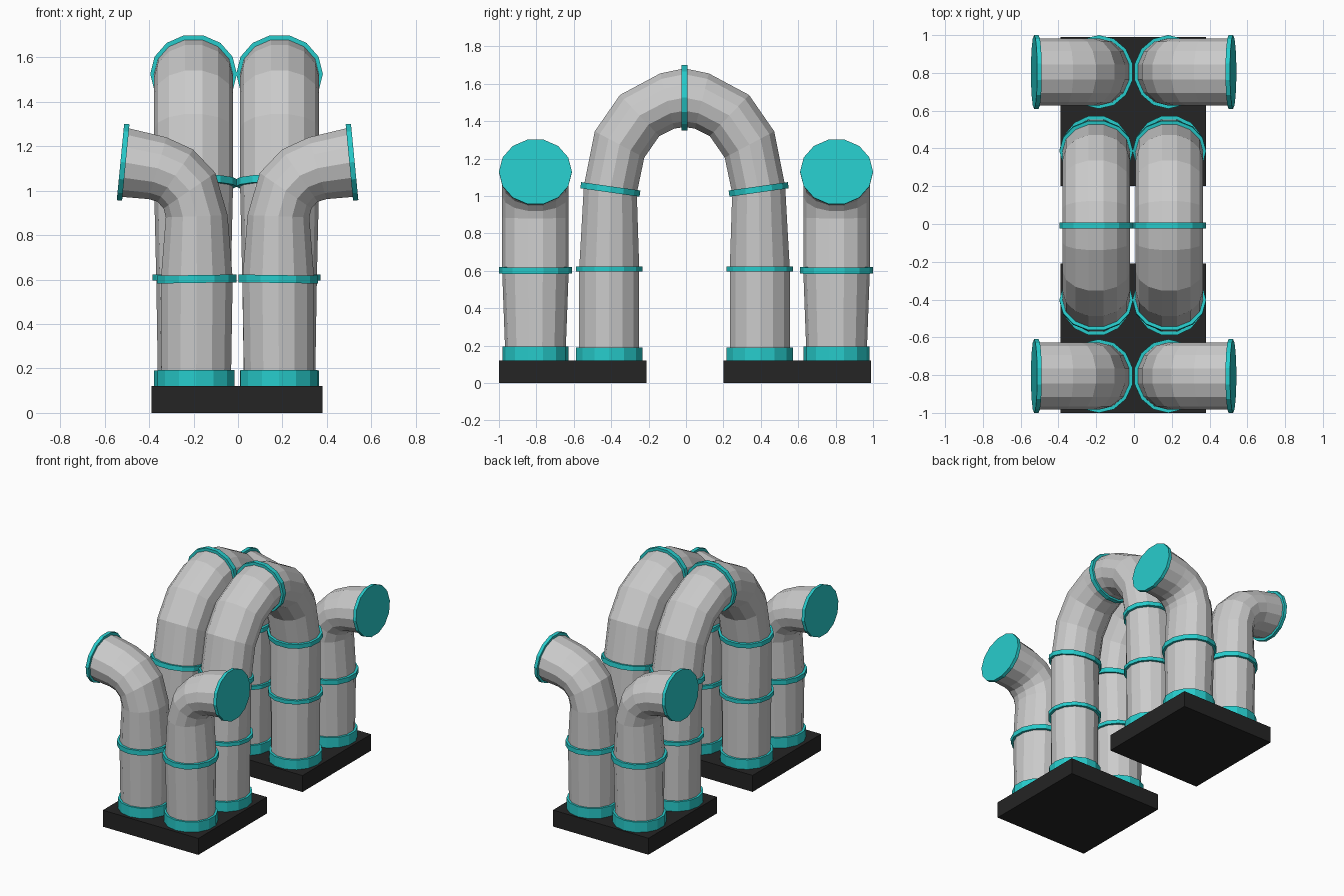
import bpy, bmesh, math
from mathutils import Vector

if "Cube" in bpy.data.objects:
    bpy.data.objects.remove(bpy.data.objects["Cube"])

SIDES = 14


def material(name, color):
    m = bpy.data.materials.new(name)
    m.diffuse_color = (*color, 1)
    m.use_nodes = True
    m.node_tree.nodes["Principled BSDF"].inputs["Base Color"].default_value = m.diffuse_color
    return m


teal = material("teal", (0.02, 0.6, 0.6))
black = material("black", (0.018, 0.018, 0.018))


def loft(name, sections, place, mat=None):
    """Skin cross-sections (outer point, inner point, side radius) lying in a vertical plane."""
    bm = bmesh.new()
    loops = []
    for outer, inner, side in sections:
        o, i = Vector(outer), Vector(inner)
        mid, half = (o + i) / 2, (o - i) / 2 / math.cos(math.pi / SIDES)
        loop = []
        for k in range(SIDES):
            a = 2 * math.pi * k / SIDES
            p = mid + half * math.sin(a)
            loop.append(bm.verts.new(place(p.x, p.y, side * math.cos(a))))
        loops.append(loop)
    for a, b in zip(loops, loops[1:]):
        for k in range(SIDES):
            n = (k + 1) % SIDES
            bm.faces.new((a[k], a[n], b[n], b[k]))
    bm.faces.new(loops[0])
    bm.faces.new(loops[-1])
    bmesh.ops.recalc_face_normals(bm, faces=bm.faces)
    mesh = bpy.data.meshes.new(name)
    bm.to_mesh(mesh)
    bm.free()
    ob = bpy.data.objects.new(name, mesh)
    bpy.context.collection.objects.link(ob)
    if mat:
        mesh.materials.append(mat)


def band(name, section, place, thick, grow=0.017, shift=0.0):
    """Teal ring around one pipe section."""
    o, i = Vector(section[0]), Vector(section[1])
    d = (o - i).normalized()
    n = Vector((-d.y, d.x))
    ends = [(o + d * grow + n * t, i - d * grow + n * t, section[2] + grow)
            for t in (shift - thick / 2, shift + thick / 2)]
    loft(name, ends, place, teal)


# Base plates
for tag, y in (("front", -0.605), ("back", 0.595)):
    bpy.ops.mesh.primitive_cube_add(size=1, location=(-0.005, y, 0.06))
    ob = bpy.context.object
    ob.name = tag + "_base"
    ob.scale = (0.77, 0.79, 0.12)
    ob.data.materials.append(black)

# Arched pipes: half profile from foot to crown, mirrored to the other leg
half = [
    ((0.563, 0.12), (0.242, 0.12), 0.16),
    ((0.563, 0.61), (0.242, 0.61), 0.168),
    ((0.538, 1.055), (0.255, 1.015), 0.178),
    ((0.48, 1.345), (0.215, 1.205), 0.178),
    ((0.345, 1.54), (0.135, 1.32), 0.178),
    ((0.13, 1.655), (0.055, 1.36), 0.178),
    ((0.0, 1.682), (0.0, 1.368), 0.178),
]


def flip(s):
    return ((-s[0][0], s[0][1]), (-s[1][0], s[1][1]), s[2])


for tag, x0 in (("left", -0.2), ("right", 0.187)):
    def place(s, z, l, x0=x0):
        return (x0 + l, s - 0.008, z)
    loft(tag + "_arch_pipe", half + [flip(s) for s in half[-2::-1]], place)
    band(tag + "_crown_ring", half[-1], place, 0.033)
    for end, f in (("back", lambda s: s), ("front", flip)):
        foot = f(((0.563, 0.155), (0.242, 0.155), 0.16))
        band(f"{tag}_{end}_arch_collar", foot, place, 0.07)
        band(f"{tag}_{end}_arch_lower_ring", f(half[1]), place, 0.027)
        band(f"{tag}_{end}_arch_upper_ring", f(half[2]), place, 0.033)

# Elbow pipes at the four corners, opening sideways
elbow = [
    ((0.03, 0.12), (0.343, 0.12), 0.16),
    ((0.022, 0.605), (0.345, 0.6), 0.178),
    ((0.045, 0.89), (0.323, 0.88), 0.178),
    ((0.10, 1.08), (0.333, 0.92), 0.178),
    ((0.20, 1.185), (0.36, 0.95), 0.178),
    ((0.32, 1.24), (0.40, 0.962), 0.178),
    ((0.50, 1.283), (0.53, 0.973), 0.178),
]
for tag, sx in (("left", -1), ("right", 1)):
    for end, y0 in (("front", -0.805), ("back", 0.805)):
        def place(s, z, l, sx=sx, y0=y0):
            return (sx * s - 0.002, y0 + l, z)
        name = f"{tag}_{end}_elbow"
        loft(name + "_pipe", elbow, place)
        band(name + "_collar", ((0.03, 0.157), (0.343, 0.157), 0.16), place, 0.074)
        band(name + "_ring", elbow[1], place, 0.035)
        band(name + "_end_cap", elbow[-1], place, 0.024)
